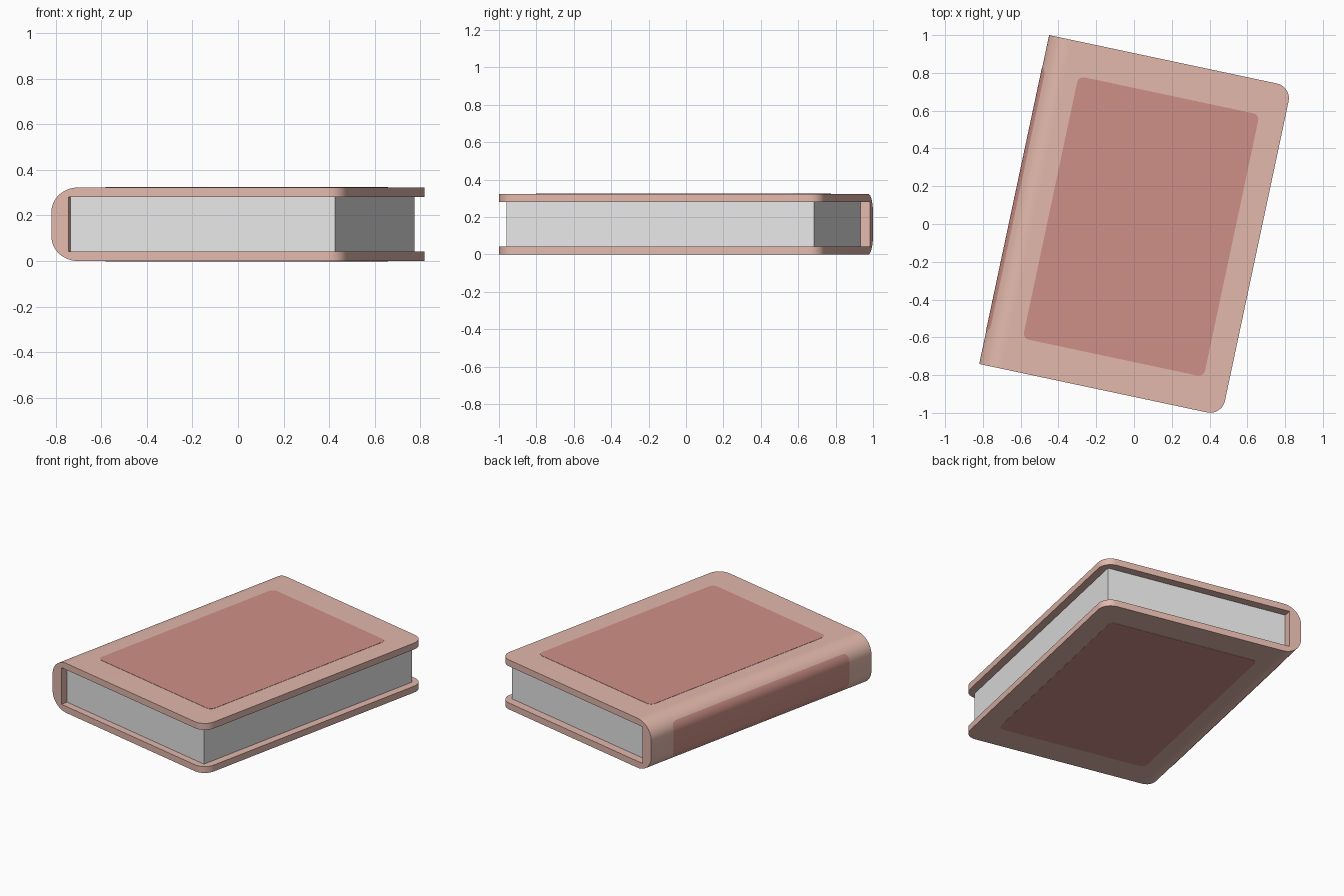
import bpy, bmesh, math

if "Cube" in bpy.data.objects:
    bpy.data.objects.remove(bpy.data.objects["Cube"])

W, L, H = 1.313, 1.78, 0.323      # cover width, length, total height
T, SPINE = 0.042, 0.077           # board and spine thickness
RU, RZ = 0.12, 0.107              # spine rounding
PLACE, TURN = (-0.8195, -0.741, 0), math.radians(-12)


def material(name, rgb):
    m = bpy.data.materials.new(name)
    m.diffuse_color = (*rgb, 1)
    m.use_nodes = True
    m.node_tree.nodes["Principled BSDF"].inputs["Base Color"].default_value = m.diffuse_color
    return m


COVER = material("cover tan pink", (0.76, 0.48, 0.41))
PANEL = material("panel dusty red", (0.62, 0.28, 0.245))
PAPER = material("paper", (0.8, 0.8, 0.8))


def finish(bm, name, mat):
    bmesh.ops.recalc_face_normals(bm, faces=bm.faces)
    me = bpy.data.meshes.new(name)
    bm.to_mesh(me)
    bm.free()
    me.materials.append(mat)
    ob = bpy.data.objects.new(name, me)
    bpy.context.collection.objects.link(ob)
    ob.location = PLACE
    ob.rotation_euler.z = TURN
    bpy.ops.object.select_all(action='DESELECT')
    ob.select_set(True)
    bpy.context.view_layer.objects.active = ob
    bpy.ops.object.shade_smooth_by_angle(angle=math.radians(30))
    return ob


def extrude(points, vec):
    bm = bmesh.new()
    f = bm.faces.new([bm.verts.new(p) for p in points])
    r = bmesh.ops.extrude_face_region(bm, geom=[f], use_keep_orig=True)
    bmesh.ops.translate(bm, vec=vec,
                        verts=[g for g in r["geom"] if isinstance(g, bmesh.types.BMVert)])
    return bm


def round_uprights(bm, edge_test, radius):
    edges = [e for e in bm.edges
             if abs(e.verts[0].co.z - e.verts[1].co.z) > 1e-4
             and (e.verts[0].co - e.verts[1].co).xy.length < 1e-5
             and edge_test(e.verts[0].co)]
    bmesh.ops.bevel(bm, geom=edges, offset=radius, segments=10, profile=0.5, affect='EDGES')


def spine_curve(out=0.0, n=14):
    """Outer spine outline from the bottom board round to the top board."""
    low = []
    for i in range(n + 1):
        a = math.pi / 2 * i / n
        low.append((RU - (RU + out) * math.sin(a), RZ - (RZ + out) * math.cos(a)))
    return low + [(u, H - z) for u, z in reversed(low)]


# Cover: C-shaped section with a round spine, rounded fore-edge corners
section = [(W, 0)] + spine_curve() + [(W, H), (W, H - T), (SPINE, H - T), (SPINE, T), (W, T)]
bm = extrude([(u, 0, z) for u, z in section], (0, L, 0))
round_uprights(bm, lambda c: c.x > W - 0.01, 0.08)
finish(bm, "cover", COVER)

# Page block
u0, u1, v0, v1 = SPINE, 1.264, 0.045, 1.727
bm = extrude([(u0, v0, T), (u1, v0, T), (u1, v1, T), (u0, v1, T)], (0, 0, H - 2 * T))
finish(bm, "pages", PAPER)

# Inset-colour panels on the front and back boards
u0, u1, v0, v1 = 0.197, 1.177, 0.18, 1.60
for name, z in (("front_panel", H - 0.001), ("back_panel", -0.0015)):
    bm = extrude([(u0, v0, z), (u1, v0, z), (u1, v1, z), (u0, v1, z)], (0, 0, 0.0025))
    round_uprights(bm, lambda c: True, 0.035)
    finish(bm, name, PANEL)

# Spine panel: thin strip following the spine curve, with rounded corners
ZLO, ZHI, R = 0.045, H - 0.045, 0.035
curve = spine_curve(0.0015, 40)
rows = [p for p in curve if ZLO <= p[1] <= ZHI and p[0] < RU]
bm = bmesh.new()
dist = [0.0]
for a, b in zip(rows, rows[1:]):
    dist.append(dist[-1] + math.dist(a, b))
prev = None
for (u, z), s in zip(rows, dist):
    d = max(0, R - min(s, dist[-1] - s))
    inset = R - math.sqrt(R * R - d * d)
    pair = [bm.verts.new((u, v0 + inset, z)), bm.verts.new((u, v1 - inset, z))]
    if prev:
        bm.faces.new([prev[0], pair[0], pair[1], prev[1]])
    prev = pair
# make the strip face outward (-x) after normals are made consistent
strip = finish(bm, "spine_panel", PANEL)
if sum(p.normal.x for p in strip.data.polygons) > 0:
    strip.data.flip_normals()
